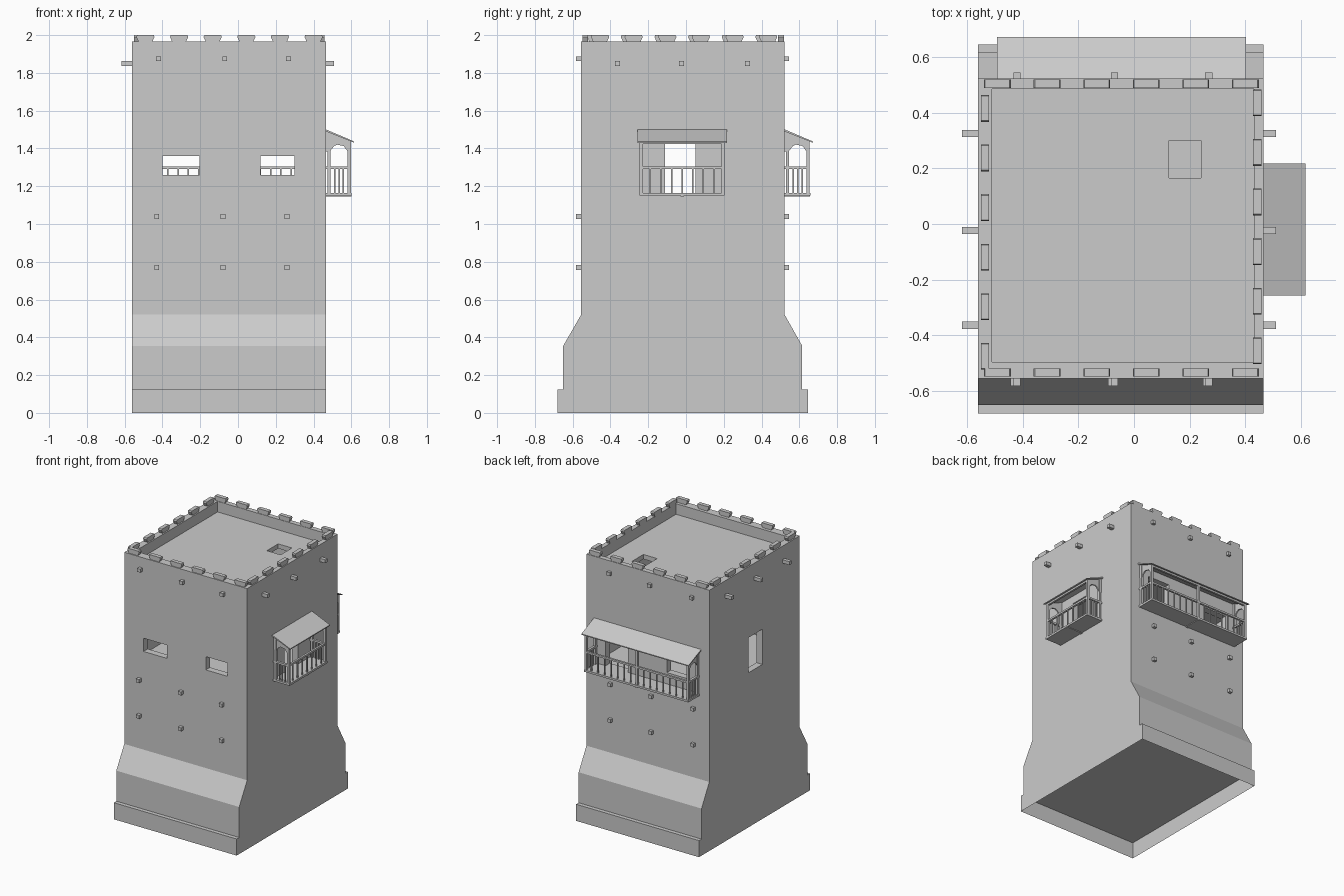
import bpy, bmesh
from mathutils import Vector
from math import pi

if "Cube" in bpy.data.objects:
    bpy.data.objects.remove(bpy.data.objects["Cube"])

X0, X1, Y0, Y1 = -0.56, 0.465, -0.555, 0.522


def finish(name, bm, loc=(0, 0, 0), rot=0):
    bmesh.ops.recalc_face_normals(bm, faces=bm.faces[:])
    me = bpy.data.meshes.new(name)
    bm.to_mesh(me)
    bm.free()
    ob = bpy.data.objects.new(name, me)
    ob.location = loc
    ob.rotation_euler.z = rot
    bpy.context.collection.objects.link(ob)
    return ob


def add_prism(bm, yz, xa, xb):
    """Polygon in the YZ plane, extruded along x."""
    f = bm.faces.new([bm.verts.new((xa, y, z)) for y, z in yz])
    new = bmesh.ops.extrude_face_region(bm, geom=[f])["geom"]
    for v in new:
        if isinstance(v, bmesh.types.BMVert):
            v.co.x = xb


def add_box(bm, xa, xb, ya, yb, za, zb):
    add_prism(bm, [(ya, za), (yb, za), (yb, zb), (ya, zb)], xa, xb)


def boxes(name, items, loc=(0, 0, 0), rot=0):
    bm = bmesh.new()
    for b in items:
        add_box(bm, *b)
    return finish(name, bm, loc, rot)


# Tower body: buttressed profile extruded across the width
bm = bmesh.new()
add_prism(bm, [(-0.65, 0.125), (0.615, 0.125), (0.615, 0.355), (Y1, 0.52),
               (Y1, 1.965), (Y0, 1.965), (Y0, 0.52), (-0.65, 0.355)], X0, X1)
tower = finish("tower_body", bm)

# Cut-outs: roof recess, rooms, hatch, windows and doors
cuts = [
    (-0.51, 0.43, -0.495, 0.485, 1.885, 2.1),
    (-0.51, 0.415, -0.505, 0.47, 1.15, 1.45),
    (-0.51, 0.415, -0.505, 0.47, 1.48, 1.85),
    (0.125, 0.24, 0.165, 0.30, 1.80, 1.95),
    (-0.40, -0.205, -0.7, -0.45, 1.26, 1.36),
    (0.12, 0.30, -0.7, -0.45, 1.26, 1.36),
    (-0.40, -0.205, 0.4, 0.7, 1.25, 1.37),
    (0.12, 0.305, 0.4, 0.7, 1.165, 1.43),
    (0.38, 0.6, -0.11, 0.05, 1.165, 1.43),
    (-0.7, -0.45, -0.11, 0.055, 1.165, 1.43),
]
bpy.context.view_layer.objects.active = tower
for c in cuts:
    cutter = boxes("cutter", [c])
    cutter.hide_render = True
    m = tower.modifiers.new("cut", 'BOOLEAN')
    m.operation, m.solver, m.object = 'DIFFERENCE', 'EXACT', cutter
    bpy.ops.object.modifier_apply(modifier=m.name)
    bpy.data.objects.remove(cutter)

# Base plinth: skirt open underneath
bm = bmesh.new()
add_box(bm, X0, X1, -0.68, 0.645, 0, 0.125)
bm.normal_update()
bmesh.ops.delete(bm, geom=[f for f in bm.faces if f.calc_center_median().z < 0.01],
                 context='FACES_ONLY')
finish("base_plinth", bm)

# Merlons: stones flaring toward the top along the parapet
bm = bmesh.new()


def merlon(x, y, along_x):
    lo, hi, t = 0.034, 0.048, 0.015
    rings = []
    for h, z in ((lo, 1.96), (hi, 1.99), (hi - 0.004, 2.0)):
        a, b = (h, t) if along_x else (t, h)
        rings.append([bm.verts.new((x + sx * a, y + sy * b, z))
                      for sx, sy in ((-1, -1), (1, -1), (1, 1), (-1, 1))])
    bm.faces.new(rings[0])
    bm.faces.new(rings[-1])
    for r, s in zip(rings, rings[1:]):
        for i in range(4):
            j = (i + 1) % 4
            bm.faces.new((r[i], r[j], s[j], s[i]))


for i in range(6):
    merlon(-0.49 + 0.178 * i, -0.533, True)
    merlon(-0.49 + 0.178 * i, 0.503, True)
    merlon(-0.535, -0.475 + 0.178 * i, False)
    merlon(0.442, -0.455 + 0.178 * i, False)
finish("merlons", bm)

# Beam ends poking out of the walls
s = 0.013
beams = []
for z, xs in ((1.875, (-0.42, -0.07, 0.268)), (1.04, (-0.43, -0.08, 0.26)),
              (0.77, (-0.43, -0.08, 0.26))):
    for x in xs:
        beams.append((x - s, x + s, Y0 - 0.027, Y0 + 0.02, z - s, z + s))
        beams.append((x - s, x + s, Y1 - 0.02, Y1 + 0.022, z - s, z + s))
for y in (-0.363, -0.023, 0.325):
    beams.append((X0 - 0.058, X0 + 0.02, y - s, y + s, 1.85 - s, 1.85 + s))
    beams.append((X1 - 0.02, X1 + 0.044, y - s, y + s, 1.85 - s, 1.85 + s))
boxes("beam_ends", beams)


# Covered balcony: local x along the wall, local y outward
def balcony(name, half, loc, rot, posts, balusters):
    e, d = half - 0.012, 0.135
    # deck
    boxes(name + "_deck", [(-e, e, -0.01, d + 0.002, 1.15, 1.165)], loc, rot)
    # sloping roof board
    bm = bmesh.new()
    add_prism(bm, [(-0.005, 1.503), (0.15, 1.437), (0.15, 1.43), (-0.005, 1.492)], -half, half)
    finish(name + "_roof", bm, loc, rot)
    # posts, front beam and hand rails
    p, r = 0.009, 0.006
    frame = []
    for i in range(posts):
        x = -e + p + (2 * e - 2 * p) * i / (posts - 1)
        frame.append((x - p, x + p, d - 0.02, d - 0.002, 1.15, 1.44))
    for x in (-e + p, e - p):
        frame.append((x - p, x + p, 0.008, 0.024, 1.15, 1.49))
        frame.append((x - p, x + p, 0, d - 0.004, 1.29, 1.304))
    frame.append((-e, e, d - 0.019, d - 0.004, 1.29, 1.304))
    frame.append((-e, e, d - 0.019, d - 0.004, 1.424, 1.44))
    boxes(name + "_frame", frame, loc, rot)
    # balusters along the front and both ends
    bal = []
    t = 0.004
    for i in range(1, balusters):
        x = -e + 2 * e * i / balusters
        bal.append((x - t, x + t, d - 0.015, d - 0.007, 1.16, 1.295))
    for x in (-e + p, e - p):
        for k in (0.047, 0.07, 0.093):
            bal.append((x - t, x + t, k - t, k + t, 1.16, 1.295))
    boxes(name + "_balusters", bal, loc, rot)
    # arched gable panels closing the ends under the roof
    bm = bmesh.new()
    for x in (-e + p, e - p):
        add_prism(bm, [(0, 1.494), (d - 0.004, 1.438), (d - 0.004, 1.385), (d - 0.02, 1.385),
                       (d - 0.04, 1.413), (0.06, 1.42), (0.044, 1.413), (0.022, 1.385),
                       (0, 1.385)], x - 0.005, x + 0.005)
    finish(name + "_gables", bm, loc, rot)
    # support brackets under the deck centre line
    boxes(name + "_support", [(-0.01, 0.01, -0.01, d, 1.145, 1.152)], loc, rot)


balcony("side_balcony", 0.237, (X1, -0.02, 0), -pi / 2, 2, 8)
balcony("back_balcony", 0.447, (-0.045, Y1, 0), 0, 3, 16)
